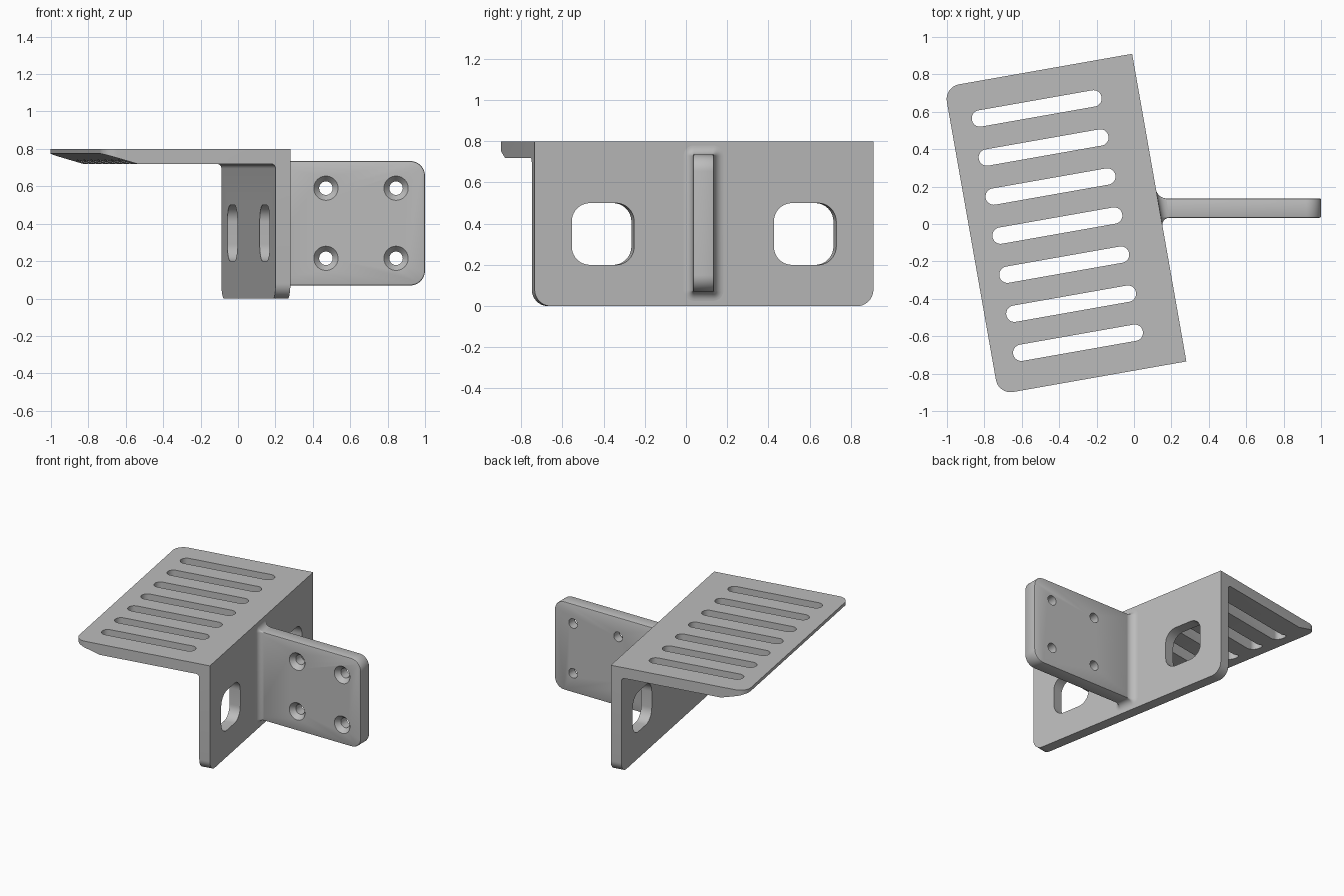
import bpy, bmesh, math
from mathutils import Matrix, Vector

cube = bpy.data.objects.get("Cube")
if cube:
    bpy.data.objects.remove(cube)

grey = bpy.data.materials.new("plain grey")
grey.use_nodes = True
colour = (0.5, 0.5, 0.5, 1)
grey.diffuse_color = colour
grey.node_tree.nodes["Principled BSDF"].inputs["Base Color"].default_value = colour


def make(name, bm):
    bmesh.ops.recalc_face_normals(bm, faces=bm.faces)
    mesh = bpy.data.meshes.new(name)
    bm.to_mesh(mesh)
    bm.free()
    obj = bpy.data.objects.new(name, mesh)
    bpy.context.collection.objects.link(obj)
    mesh.materials.append(grey)
    return obj


def rounded(a0, a1, b0, b1, radii, steps=10):
    """Rectangle outline; radii run anticlockwise from the (a1, b1) corner."""
    corners = [(a1, b1, -1, -1), (a0, b1, 1, -1), (a0, b0, 1, 1), (a1, b0, -1, 1)]
    pts = []
    for k, ((a, b, sa, sb), r) in enumerate(zip(corners, radii)):
        for i in range(steps + 1 if r else 1):
            t = math.pi / 2 * (k + i / steps)
            pts.append((a + sa * r + r * math.cos(t), b + sb * r + r * math.sin(t)))
    return pts


def prism(name, pts, axis, lo, hi):
    """Extrude an outline along x, y or z; the outline uses the other two axes in order."""
    bm = bmesh.new()
    rings = []
    for d in (lo, hi):
        ring = []
        for p in pts:
            co = list(p)
            co.insert(axis, d)
            ring.append(bm.verts.new(co))
        rings.append(ring)
        bm.faces.new(ring)
    bridge(bm, *rings)
    return make(name, bm)


def bridge(bm, low, high):
    for i in range(len(low)):
        j = (i + 1) % len(low)
        bm.faces.new((low[i], low[j], high[j], high[i]))


def apply(obj, mod):
    bpy.context.view_layer.objects.active = obj
    bpy.ops.object.modifier_apply(modifier=mod.name)


def combine(obj, other, operation="DIFFERENCE"):
    mod = obj.modifiers.new("combine", "BOOLEAN")
    mod.operation, mod.solver, mod.object = operation, "EXACT", other
    apply(obj, mod)
    bpy.data.objects.remove(other)


def smooth(obj):
    bpy.ops.object.select_all(action="DESELECT")
    obj.select_set(True)
    bpy.context.view_layer.objects.active = obj
    bpy.ops.object.shade_smooth_by_angle(angle=math.radians(30))


HALF, TOP, THICK, UNDER, ROUND = 0.835, 0.8, 0.08, 0.72, 0.08
frame = Matrix.Translation((0.135, 0.0875, 0)) @ Matrix.Rotation(math.radians(10), 4, "Z")

# slotted deck with a thinned outer lip
bracket = prism("angle_bracket", rounded(-1.02, 0, -HALF, HALF, (0, ROUND, ROUND, 0)),
                2, UNDER, TOP)
slope = 0.055 / 0.19
wedge = [(-0.83, UNDER), (-1.1, UNDER + 0.27 * slope), (-1.1, 0.6), (-0.83, 0.6)]
combine(bracket, prism("lip_cutter", wedge, 1, -1, 1))
for i in range(-3, 4):
    v = i * 0.212
    slot = rounded(-0.905, -0.201, v - 0.044, v + 0.044, [0.0438] * 4)
    combine(bracket, prism("slot_cutter", slot, 2, 0.6, 0.9))

# upright wall with two rounded windows
wall = prism("wall", rounded(-HALF, HALF, 0, 0.76, (0, 0, ROUND, ROUND)), 0, -THICK, 0)
for v in (-0.498, 0.498):
    window = rounded(v - 0.154, v + 0.154, 0.2, 0.5, [0.09] * 4)
    combine(wall, prism("window_cutter", window, 0, -0.2, 0.1))
combine(bracket, wall, "UNION")

# small fillet under the deck
r = 0.025
fillet = [(-THICK + 0.02, UNDER + 0.02), (-THICK - r, UNDER + 0.02)]
for i in range(7):
    t = math.pi / 2 * (1 - i / 6)
    fillet.append((-THICK - r + r * math.cos(t), UNDER - r + r * math.sin(t)))
fillet.append((-THICK + 0.02, UNDER - r))
combine(bracket, prism("inner_fillet", fillet, 1, -HALF, HALF), "UNION")
bracket.matrix_world = frame
smooth(bracket)

# mounting arm with softened edges
Y0, Y1, Z0, Z1 = 0.033, 0.137, 0.07, 0.735
arm = prism("mounting_arm", rounded(0.1, 1, Z0, Z1, (ROUND, 0, 0, ROUND)), 1, Y0, Y1)
bevel = arm.modifiers.new("soft edges", "BEVEL")
bevel.width, bevel.segments = 0.008, 2
bevel.limit_method, bevel.angle_limit = "ANGLE", math.radians(40)
apply(arm, bevel)


# countersunk screw holes
def cone(r_back, r_front, x, z, back, front):
    bm = bmesh.new()
    place = Matrix.Translation((x, (back + front) / 2, z)) @ Matrix.Rotation(math.pi / 2, 4, "X")
    bmesh.ops.create_cone(bm, cap_ends=True, segments=40, radius1=r_back, radius2=r_front,
                          depth=back - front, matrix=place)
    return make("hole_cutter", bm)


for x in (0.47, 0.845):
    for z in (0.215, 0.59):
        combine(arm, cone(0.036, 0.036, x, z, 0.2, 0))
        combine(arm, cone(0.036, 0.069, x, z, Y0 + 0.035, Y0 - 0.005))
smooth(arm)

# flared fillet where the arm meets the wall
bm = bmesh.new()
R, STEPS = 0.045, 8
rings = []
for i in range(-1, STEPS + 1):
    t = math.pi / 2 * max(i, 0) / STEPS
    away = R * (1 - math.cos(t)) if i >= 0 else -0.03
    grow = R * (1 - math.sin(t))
    outline = rounded(Y0 - grow, Y1 + grow, Z0 - grow, Z1 + grow, [grow + 0.006] * 4, 6)
    tilt = math.tan(math.radians(10))
    rings.append([bm.verts.new((0.135 - tilt * (y - 0.0875) + away / math.cos(math.radians(10)),
                                y, z)) for y, z in outline])
for low, high in zip(rings, rings[1:]):
    bridge(bm, low, high)
bm.faces.new(rings[0])
bm.faces.new(rings[-1])
smooth(make("arm_fillet", bm))
